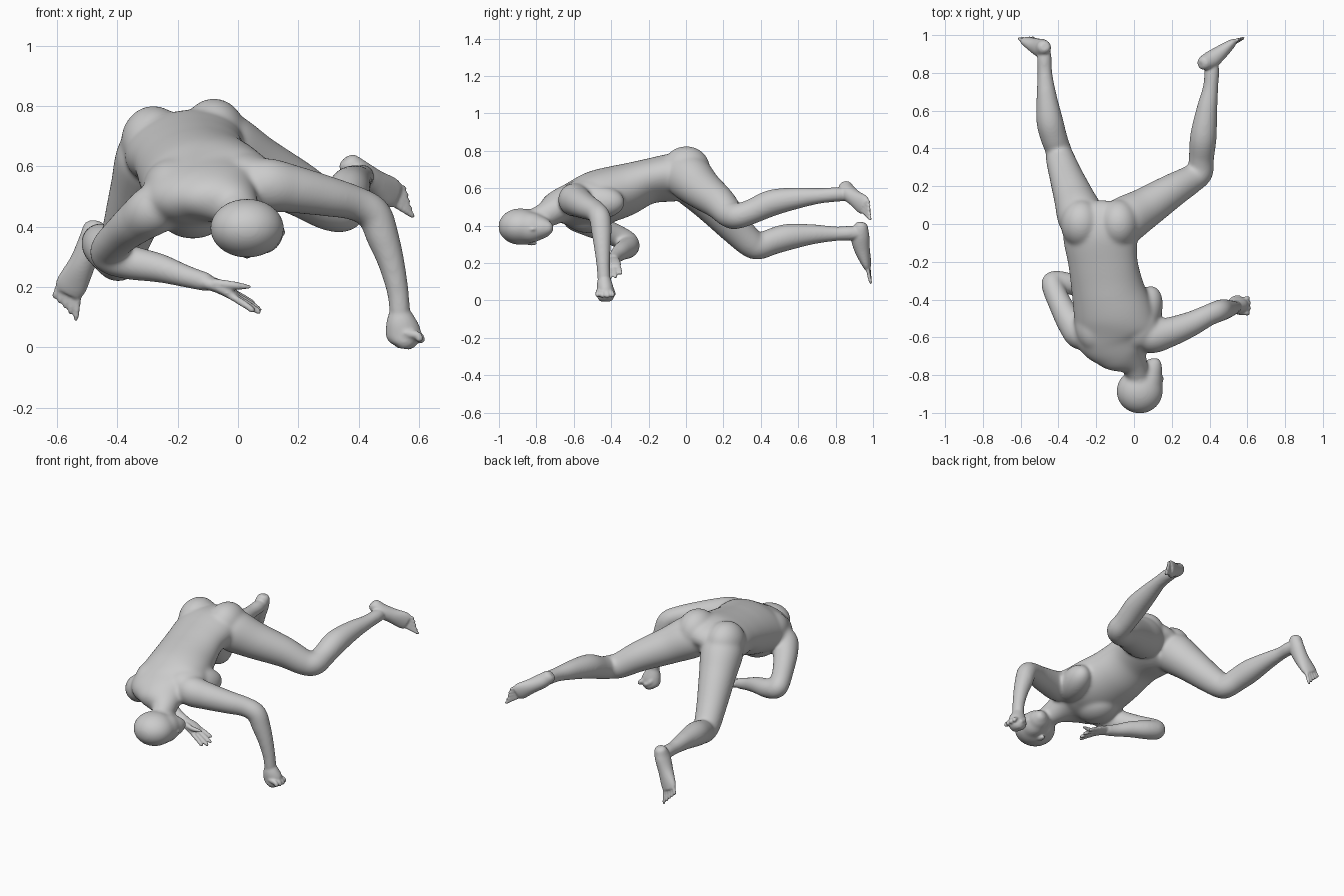
import bpy, bmesh, math
from mathutils import Vector, Matrix

bm = bmesh.new()
SEG = 40


def spline(rows, steps=8):
    """Catmull-Rom interpolation of (x, y, z, half width, half depth) rows."""
    rows = [tuple(r) if len(r) == 5 else tuple(r) + (r[3],) for r in rows]
    out = []
    for i in range(len(rows) - 1):
        p0, p1, p2 = rows[max(i - 1, 0)], rows[i], rows[i + 1]
        p3 = rows[min(i + 2, len(rows) - 1)]
        for s in range(steps):
            t = s / steps
            out.append([0.5 * (2 * b + (c - a) * t + (2 * a - 5 * b + 4 * c - d) * t * t
                               + (3 * b - a - 3 * c + d) * t ** 3)
                        for a, b, c, d in zip(p0, p1, p2, p3)])
    return out + [list(rows[-1])]


def loft(rows, up=(0, 0, 1), seg=SEG):
    """Closed elliptical tube; half depth is measured along up."""
    pts = spline(rows)
    up = Vector(up)
    cs = [Vector(p[:3]) for p in pts]
    rings = []
    for i, p in enumerate(pts):
        t = (cs[min(i + 1, len(cs) - 1)] - cs[max(i - 1, 0)]).normalized()
        side = up.cross(t).normalized()
        nor = t.cross(side)
        rings.append([bm.verts.new(cs[i] + side * max(p[3], .003) * math.cos(k * math.tau / seg)
                                   + nor * max(p[4], .003) * math.sin(k * math.tau / seg))
                      for k in range(seg)])
    for a, b in zip(rings, rings[1:]):
        for k in range(seg):
            j = (k + 1) % seg
            bm.faces.new((a[k], a[j], b[j], b[k]))
    bm.faces.new(rings[0][::-1])
    bm.faces.new(rings[-1])


def ball(c, r, rot=(0, 0, 0)):
    m = Matrix.Translation(c)
    for ang, ax in zip(rot, 'XYZ'):
        m = m @ Matrix.Rotation(math.radians(ang), 4, ax)
    bmesh.ops.create_uvsphere(bm, u_segments=40, v_segments=24, radius=1,
                              matrix=m @ Matrix.Diagonal((*r, 1)))


def digits(base, side, d, curl, spread, lengths, r):
    """Row of fingers or toes across side, pointing along d then bending by curl."""
    base, side, d, curl = Vector(base), Vector(side).normalized(), Vector(d).normalized(), Vector(curl)
    n = len(lengths)
    for i, l in enumerate(lengths):
        k = i / (n - 1) * 2 - 1
        a = base + side * k * spread
        dd = (d + side * k * .15).normalized()
        m = a + dd * l * .55
        e = a + dd * l + curl * l
        loft([(*(a - dd * .02), r), (*a, r), (*m, r * .95), (*(m.lerp(e, .7)), r * .85), (*e, r * .4)],
             side.cross(d), 10)


def skin(name, voxel, iterations):
    """Fuse the parts collected so far into one smooth-shaded object."""
    bmesh.ops.recalc_face_normals(bm, faces=bm.faces)
    me = bpy.data.meshes.new(name)
    bm.to_mesh(me)
    bm.clear()
    ob = bpy.data.objects.new(name, me)
    bpy.context.collection.objects.link(ob)
    rem = ob.modifiers.new("fuse", 'REMESH')
    rem.mode = 'VOXEL'
    rem.voxel_size = voxel
    rem.use_smooth_shade = True
    sm = ob.modifiers.new("soften", 'SMOOTH')
    sm.factor = .5
    sm.iterations = iterations
    return ob


# torso, neck
loft([(-.18, .10, .64, .06, .05), (-.18, .05, .665, .16, .10), (-.18, -.05, .66, .198, .125),
      (-.165, -.2, .637, .186, .118), (-.14, -.34, .587, .194, .14), (-.108, -.48, .548, .214, .145),
      (-.09, -.59, .522, .22, .12), (-.055, -.67, .505, .155, .092), (.0, -.745, .46, .074, .07),
      (.03, -.84, .415, .06, .06)], up=(-.2, 0, 1))
# buttocks, shoulder blades, lats, chest
ball((-.28, -.0, .68), (.108, .13, .12), (12, 0, 0))
ball((-.08, -.0, .7), (.108, .13, .125), (12, 0, 0))
ball((-.215, -.53, .55), (.1, .14, .08), (0, -22, 0))
ball((.02, -.53, .58), (.105, .13, .07), (0, 4, 0))
ball((.05, -.49, .525), (.09, .17, .095), (0, 0, -20))
ball((-.15, -.52, .46), (.12, .14, .1))

# head turned towards +x: skull, face, jaw
ball((.03, -.885, .395), (.123, .119, .098))
ball((.078, -.835, .39), (.075, .1, .082))
ball((.09, -.775, .388), (.062, .06, .06))
ball((.108, -.742, .388), (.04, .036, .04))

# arm on the +x side, reaching down to the ground
loft([(.0, -.56, .545, .06), (.085, -.595, .54, .088), (.18, -.575, .525, .08), (.3, -.53, .50, .067),
      (.39, -.485, .477, .058), (.45, -.46, .442, .058), (.478, -.452, .37, .055), (.508, -.447, .28, .045),
      (.53, -.442, .18, .037), (.537, -.438, .10, .036)], up=(0, 1, .2))
# folded arm on the -x side
loft([(-.2, -.55, .49, .06), (-.272, -.585, .46, .084), (-.33, -.53, .42, .074), (-.387, -.43, .373, .063),
      (-.43, -.33, .325, .059), (-.42, -.305, .298, .058), (-.35, -.315, .28, .057), (-.26, -.345, .263, .049),
      (-.17, -.375, .235, .038), (-.09, -.39, .213, .032)], up=(0, .3, 1))

# leg on the -x side: thigh, knee, calf
loft([(-.25, -.05, .66, .09), (-.278, .03, .63, .124), (-.318, .14, .52, .107), (-.362, .26, .39, .088),
      (-.39, .345, .307, .077), (-.4, .39, .288, .069), (-.425, .46, .315, .071), (-.447, .55, .34, .071),
      (-.463, .68, .354, .054), (-.472, .80, .357, .04), (-.475, .88, .36, .04), (-.478, .94, .36, .034)],
     up=(1, .2, 0))
# leg on the +x side
loft([(-.11, -.05, .67, .09), (-.06, .01, .66, .126), (.06, .085, .595, .109), (.2, .175, .525, .09),
      (.3, .235, .463, .076), (.35, .275, .452, .069), (.357, .35, .475, .067), (.367, .46, .522, .071),
      (.385, .6, .548, .057), (.405, .72, .56, .042), (.412, .81, .567, .04), (.41, .87, .565, .034)],
     up=(.3, -.2, 1))

# soften trunk, head and limbs strongly, then carry the result on
body = skin("body", .0075, 26)
bpy.context.view_layer.update()
soft = bpy.data.meshes.new_from_object(body.evaluated_get(bpy.context.evaluated_depsgraph_get()))
bpy.data.objects.remove(body)
bm.from_mesh(soft)

# nose, lips and ears
ball((.143, -.82, .382), (.014, .022, .012))
ball((.137, -.775, .386), (.012, .014, .022))
for dz in (-.086, .086):
    ball((.03, -.825, .392 + dz), (.016, .03, .012))

# planted hand: palm, curled fingers, thumb
loft([(.533, -.438, .13, .03, .03), (.54, -.435, .085, .05, .042), (.548, -.43, .045, .058, .046),
      (.55, -.43, .015, .046, .044), (.548, -.43, -.004, .02, .03)], up=(0, 1, 0))
digits((.57, -.435, .045), (0, 1, 0), (1, .05, -.2), (-.2, 0, -.35), .034, (.047, .055, .055, .049), .014)
loft([(.52, -.41, .07, .016), (.53, -.395, .05, .015), (.56, -.383, .03, .009)], up=(1, 0, 0), seg=10)

# open hand of the folded arm
loft([(-.12, -.39, .22, .028, .025), (-.07, -.392, .205, .041, .022), (-.03, -.393, .185, .046, .02),
      (-.01, -.393, .172, .036, .016)], up=(.4, -.2, 1))
digits((-.015, -.393, .174), (0, 1, .25), (.85, 0, -.5), (0, 0, -.03), .034, (.085, .107, .107, .084), .0125)
loft([(-.08, -.415, .213, .017), (-.03, -.43, .208, .014), (.0, -.428, .204, .013), (.042, -.42, .2, .007)],
     seg=10)

# feet: heel to ball, then toes
up1 = (.1, 1, .1)
loft([(-.472, .94, .418, .02), (-.475, .937, .4, .036), (-.487, .93, .35, .042, .05),
      (-.515, .94, .28, .044, .043), (-.55, .962, .21, .052, .028), (-.565, .973, .18, .046, .019)], up1)
digits((-.562, .973, .182), (.75, 0, -.45), (-.25, .2, -1), (0, .05, 0), .038,
       (.043, .049, .055, .066, .077), .0105)
up2 = (-.55, .8, -.1)
loft([(.353, .845, .622, .02), (.365, .85, .61, .036), (.405, .868, .577, .042, .047),
      (.455, .905, .545, .044, .039), (.503, .943, .515, .052, .027), (.525, .958, .501, .045, .019)], up2)
digits((.525, .958, .501), (.25, .05, -1), (.85, .5, -.4), (0, 0, 0), .038,
       (.05, .054, .056, .06, .068), .0105)

# final single skin
skin("human_figure", .006, 5)
bm.free()
